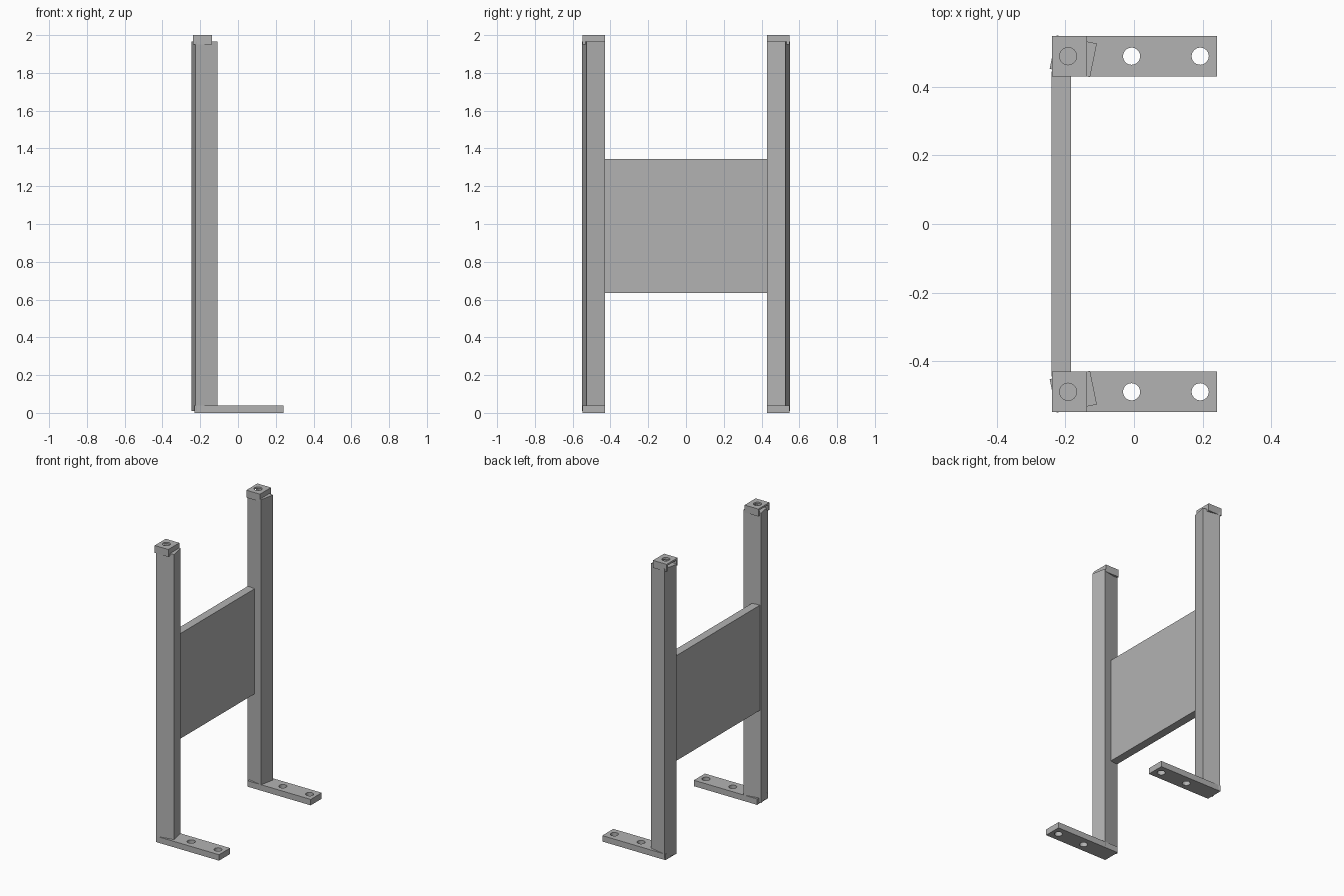
import bpy
import math
from mathutils import Vector

default = bpy.data.objects.get("Cube")
if default:
    bpy.data.objects.remove(default, do_unlink=True)

grey = bpy.data.materials.new("plain grey")
grey.use_nodes = True
grey.diffuse_color = (0.45, 0.45, 0.45, 1)
grey.node_tree.nodes["Principled BSDF"].inputs["Base Color"].default_value = grey.diffuse_color


def box(name, low, high, turn=0):
    """Box between two corners, turned about its own vertical axis."""
    low, high = Vector(low), Vector(high)
    bpy.ops.mesh.primitive_cube_add(size=1, location=(low + high) / 2, rotation=(0, 0, turn))
    obj = bpy.context.object
    obj.name = name
    obj.scale = high - low
    bpy.ops.object.transform_apply(location=False, rotation=False, scale=True)
    obj.data.materials.append(grey)
    return obj


def cut(obj, cutter):
    """Subtract the cutter from the object and discard it."""
    mod = obj.modifiers.new("cut", 'BOOLEAN')
    mod.operation = 'DIFFERENCE'
    mod.solver = 'EXACT'
    mod.object = cutter
    bpy.context.view_layer.objects.active = obj
    bpy.ops.object.modifier_apply(modifier=mod.name)
    bpy.data.objects.remove(cutter, do_unlink=True)


def drill(obj, x, y, z):
    """Vertical round screw hole."""
    bpy.ops.mesh.primitive_cylinder_add(vertices=32, radius=0.025, depth=0.2, location=(x, y, z))
    cutter = bpy.context.object
    cutter.data.materials.append(grey)
    cut(obj, cutter)


for side, label in ((-1, "front"), (1, "back")):
    y = side * 0.489
    # Slightly twisted upright
    box(label + "_post", (-0.237, y - 0.05, 0.01), (-0.117, y + 0.05, 1.966), -side * math.radians(11.5))

    # Foot plate with two screw holes
    foot = box(label + "_foot", (-0.23, y - 0.059, 0), (0.242, y + 0.059, 0.04))
    for x in (-0.007, 0.193):
        drill(foot, x, y, 0.02)

    # Hollow cap, open towards the outside and below, with a hole in its top
    cap = box(label + "_cap", (-0.239, y - 0.059, 1.95), (-0.137, y + 0.059, 2))
    cut(cap, box("cap_pocket", (-0.3, y - 0.045, 1.9), (-0.149, y + 0.045, 1.988)))
    drill(cap, -0.192, y, 2.0)

# Panel joining the two uprights
box("panel", (-0.24, -0.445, 0.635), (-0.184, 0.445, 1.345))
